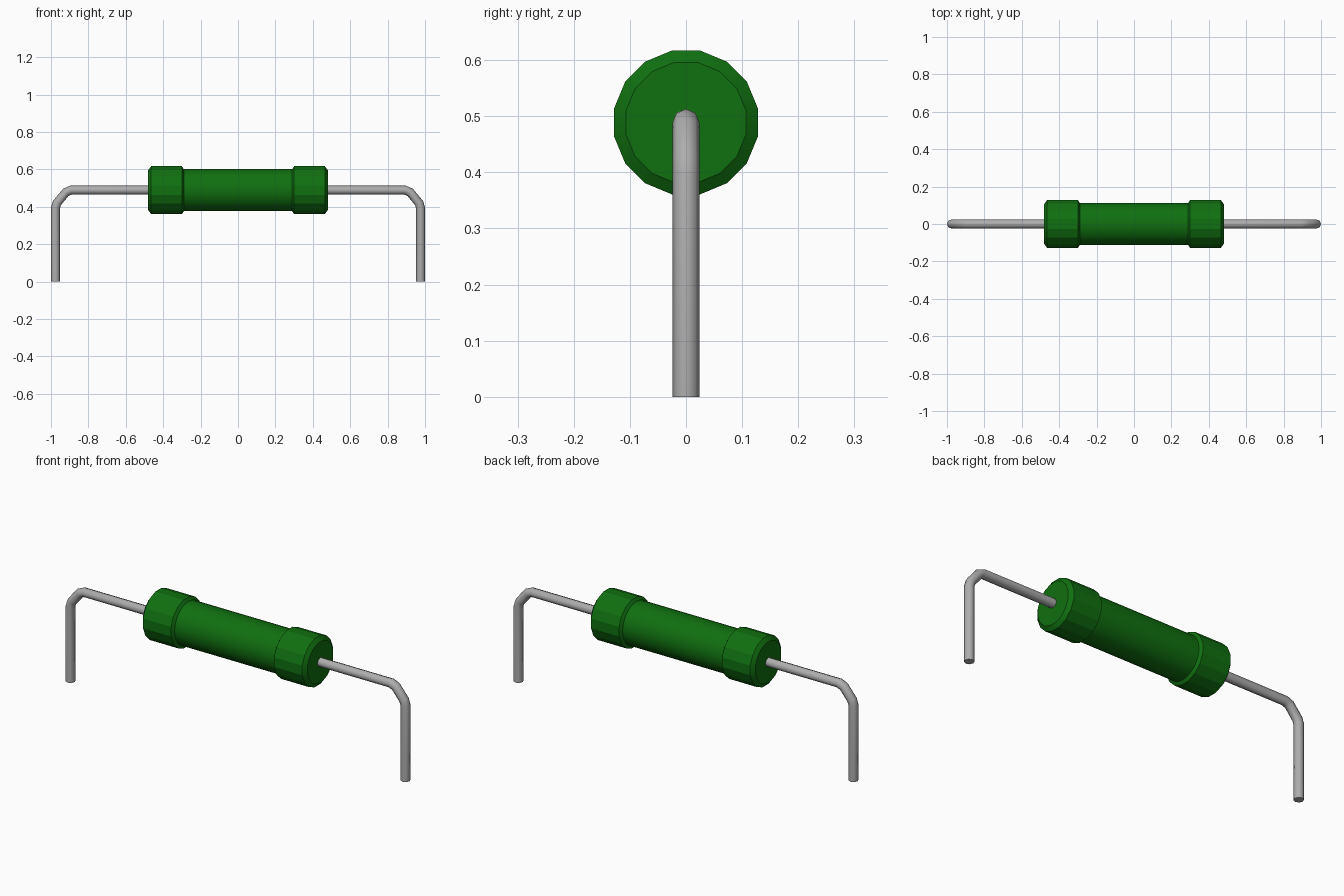
import bpy, bmesh, math

old = bpy.data.objects.get("Cube")
if old:
    bpy.data.objects.remove(old)

AXIS_Z = 0.489  # height of the body axis


def material(name, rgb):
    m = bpy.data.materials.new(name)
    m.use_nodes = True
    m.diffuse_color = (*rgb, 1)
    m.node_tree.nodes["Principled BSDF"].inputs["Base Color"].default_value = (*rgb, 1)
    return m


green = material("green coating", (0.005, 0.16, 0.005))
grey = material("grey metal", (0.42, 0.42, 0.42))


def smooth(obj, degrees):
    bpy.ops.object.select_all(action="DESELECT")
    obj.select_set(True)
    bpy.context.view_layer.objects.active = obj
    bpy.ops.object.shade_smooth_by_angle(angle=math.radians(degrees))


def lathe_x(name, profile, sides, mat, degrees):
    """Closed solid turned round the body axis from (x, radius) points."""
    bm = bmesh.new()
    rings = []
    for x, r in profile:
        angles = [2 * math.pi * (i + 0.5) / sides for i in range(sides)]
        rings.append([bm.verts.new((x, r * math.cos(a), AXIS_Z + r * math.sin(a)))
                      for a in angles])
    for a, b in zip(rings, rings[1:]):
        for i in range(sides):
            j = (i + 1) % sides
            bm.faces.new((a[i], a[j], b[j], b[i]))
    bm.faces.new(rings[0])
    bm.faces.new(rings[-1])
    bmesh.ops.recalc_face_normals(bm, faces=bm.faces)
    mesh = bpy.data.meshes.new(name)
    bm.to_mesh(mesh)
    bm.free()
    mesh.materials.append(mat)
    obj = bpy.data.objects.new(name, mesh)
    bpy.context.collection.objects.link(obj)
    smooth(obj, degrees)


def wire(name, points, radius, mat):
    """Round wire swept along a bent path."""
    curve = bpy.data.curves.new(name, "CURVE")
    curve.dimensions = "3D"
    curve.bevel_depth = radius
    curve.bevel_resolution = 2
    curve.use_fill_caps = True
    spline = curve.splines.new("POLY")
    spline.points.add(len(points) - 1)
    for p, (x, z) in zip(spline.points, points):
        p.co = (x, 0, z, 1)
    obj = bpy.data.objects.new(name, curve)
    bpy.context.collection.objects.link(obj)
    bpy.ops.object.select_all(action="DESELECT")
    obj.select_set(True)
    bpy.context.view_layer.objects.active = obj
    bpy.ops.object.convert(target="MESH")
    obj = bpy.context.view_layer.objects.active
    obj.data.materials.clear()
    obj.data.materials.append(mat)
    smooth(obj, 50)


# Middle tube
lathe_x("body_tube", [(-0.40, 0.113), (0.40, 0.113)], 32, green, 30)

# Faceted end caps and bent leads, mirrored left and right
cap = [(0.29, 0.115), (0.30, 0.1305), (0.464, 0.1305), (0.48, 0.109)]
lead = [(0.976, 0), (0.976, 0.395), (0.968, 0.42),
        (0.92, 0.478), (0.893, AXIS_Z), (0.45, AXIS_Z)]
for side, s in (("left", 1), ("right", -1)):
    lathe_x(side + "_end_cap", [(s * x, r) for x, r in cap], 16, green, 15)
    wire(side + "_lead", [(s * x, z) for x, z in lead], 0.024, grey)
